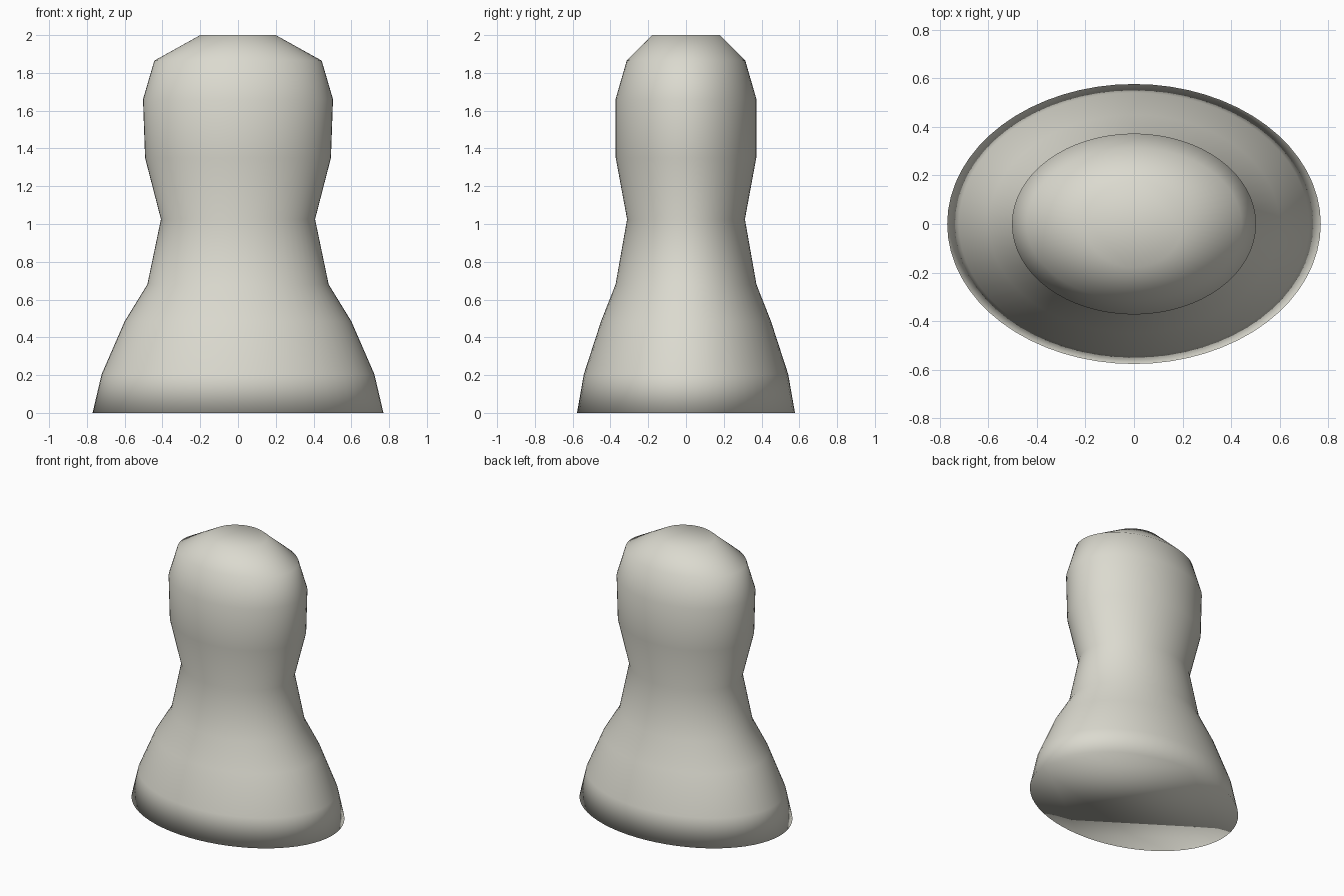
import bpy, bmesh, math

if "Cube" in bpy.data.objects:
    bpy.data.objects.remove(bpy.data.objects["Cube"])

SEGMENTS = 64
# Profile rings: height, half width (x), half depth (y)
RINGS = [
    (0.00, 0.77, 0.577),
    (0.205, 0.722, 0.541),
    (0.485, 0.60, 0.45),
    (0.68, 0.48, 0.373),
    (1.025, 0.408, 0.312),
    (1.35, 0.492, 0.372),
    (1.66, 0.503, 0.373),
    (1.865, 0.443, 0.314),
    (2.00, 0.20, 0.18),
]

# Material
stone = bpy.data.materials.new("warm grey")
stone.diffuse_color = (0.71, 0.70, 0.625, 1)
stone.use_nodes = True
stone.node_tree.nodes["Principled BSDF"].inputs["Base Color"].default_value = stone.diffuse_color

# Elliptical body lofted through the rings, capped at both ends
bm = bmesh.new()
loops = []
for z, rx, ry in RINGS:
    angles = [2 * math.pi * i / SEGMENTS for i in range(SEGMENTS)]
    loops.append([bm.verts.new((rx * math.cos(a), ry * math.sin(a), z)) for a in angles])
for low, high in zip(loops, loops[1:]):
    for i in range(SEGMENTS):
        j = (i + 1) % SEGMENTS
        bm.faces.new((low[i], low[j], high[j], high[i]))
bm.faces.new(loops[0][::-1])   # flat base
bm.faces.new(loops[-1])        # flat crown
for face in bm.faces:
    face.smooth = True

mesh = bpy.data.meshes.new("pawn_body")
bm.to_mesh(mesh)
bm.free()
mesh.materials.append(stone)
body = bpy.data.objects.new("pawn_body", mesh)
bpy.context.collection.objects.link(body)
